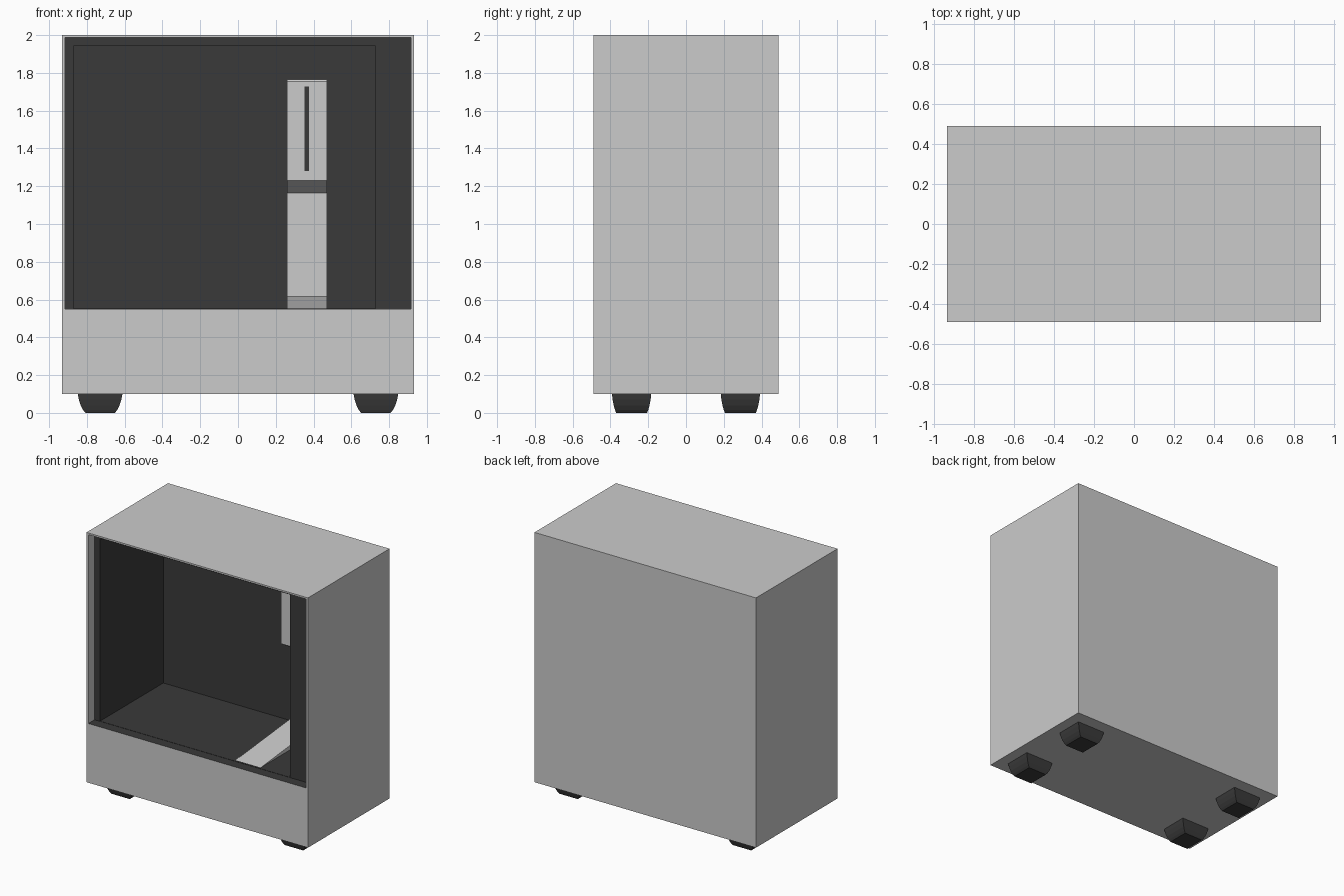
import bpy, bmesh

if "Cube" in bpy.data.objects:
    bpy.data.objects.remove(bpy.data.objects["Cube"])


def material(name, value):
    m = bpy.data.materials.new(name)
    m.diffuse_color = (value, value, value, 1)
    m.use_nodes = True
    m.node_tree.nodes["Principled BSDF"].inputs["Base Color"].default_value = m.diffuse_color
    return m


LIGHT = material("light_grey", 0.60)
DARK = material("dark_grey", 0.042)


def finish(name, bm, *mats):
    bmesh.ops.recalc_face_normals(bm, faces=bm.faces)
    me = bpy.data.meshes.new(name)
    bm.to_mesh(me)
    bm.free()
    for m in mats:
        me.materials.append(m)
    ob = bpy.data.objects.new(name, me)
    bpy.context.collection.objects.link(ob)
    return ob


def loft(loops):
    """Skin a list of equal-length point loops and cap both ends."""
    bm = bmesh.new()
    rings = [[bm.verts.new(p) for p in loop] for loop in loops]
    for a, b in zip(rings, rings[1:]):
        n = len(a)
        for i in range(n):
            bm.faces.new((a[i], a[(i + 1) % n], b[(i + 1) % n], b[i]))
    bm.faces.new(rings[0])
    bm.faces.new(rings[-1])
    return bm


def rect_xz(x0, x1, z0, z1, y):
    return [(x0, y, z0), (x1, y, z0), (x1, y, z1), (x0, y, z1)]


def rect_xy(cx, cy, hx, hy, z):
    return [(cx - hx, cy - hy, z), (cx + hx, cy - hy, z),
            (cx + hx, cy + hy, z), (cx - hx, cy + hy, z)]


# Case: outer shell, shallow front recess, then the deep dark chamber
bm = loft([
    rect_xz(-0.932, 0.932, 0.10, 2.0, 0.49),
    rect_xz(-0.932, 0.932, 0.10, 2.0, -0.49),
    rect_xz(-0.917, 0.917, 0.55, 1.987, -0.49),
    rect_xz(-0.917, 0.917, 0.55, 1.987, -0.415),
    rect_xz(-0.87, 0.727, 0.552, 1.942, -0.415),
    rect_xz(-0.87, 0.727, 0.552, 1.942, 0.345),
])
for f in bm.faces:
    c = f.calc_center_median()
    depth_inside = -0.42 < c.y < 0.4 and abs(c.x) < 0.925 and 0.5 < c.z < 1.99
    recess_floor = abs(c.z - 0.55) < 0.001
    # the shell's bottom, top and sides lie outside this range and stay light
    f.material_index = 1 if depth_inside or recess_floor else 0
finish("case", bm, LIGHT, DARK)

# Cable bar: low ramp on the floor, upright plate and forward upper cover
profile = [(-0.40, 0.552), (0.25, 0.615), (0.25, 1.165), (0.144, 1.23),
           (0.144, 1.755), (0.152, 1.765), (0.345, 1.765), (0.345, 0.552)]
finish("cable_bar", loft([[(x, y, z) for y, z in profile]
                          for x in (0.26, 0.472)]), LIGHT)

# Dark slot on the upper cover
finish("cable_bar_slot", loft([rect_xz(0.352, 0.376, 1.28, 1.727, y)
                               for y in (0.14, 0.146)]), DARK)

# Feet: tapered square pads with bulging sides
for sx, side in ((-1, "left"), (1, "right")):
    for sy, end in ((-1, "front"), (1, "back")):
        rings = [(0.118, 0.104, 0.10), (0.113, 0.101, 0.072),
                 (0.103, 0.095, 0.04), (0.090, 0.088, 0.015),
                 (0.078, 0.082, 0.0)]
        finish(f"foot_{end}_{side}",
               loft([rect_xy(sx * 0.73, sy * 0.288, hx, hy, z)
                     for hx, hy, z in rings]), DARK)
